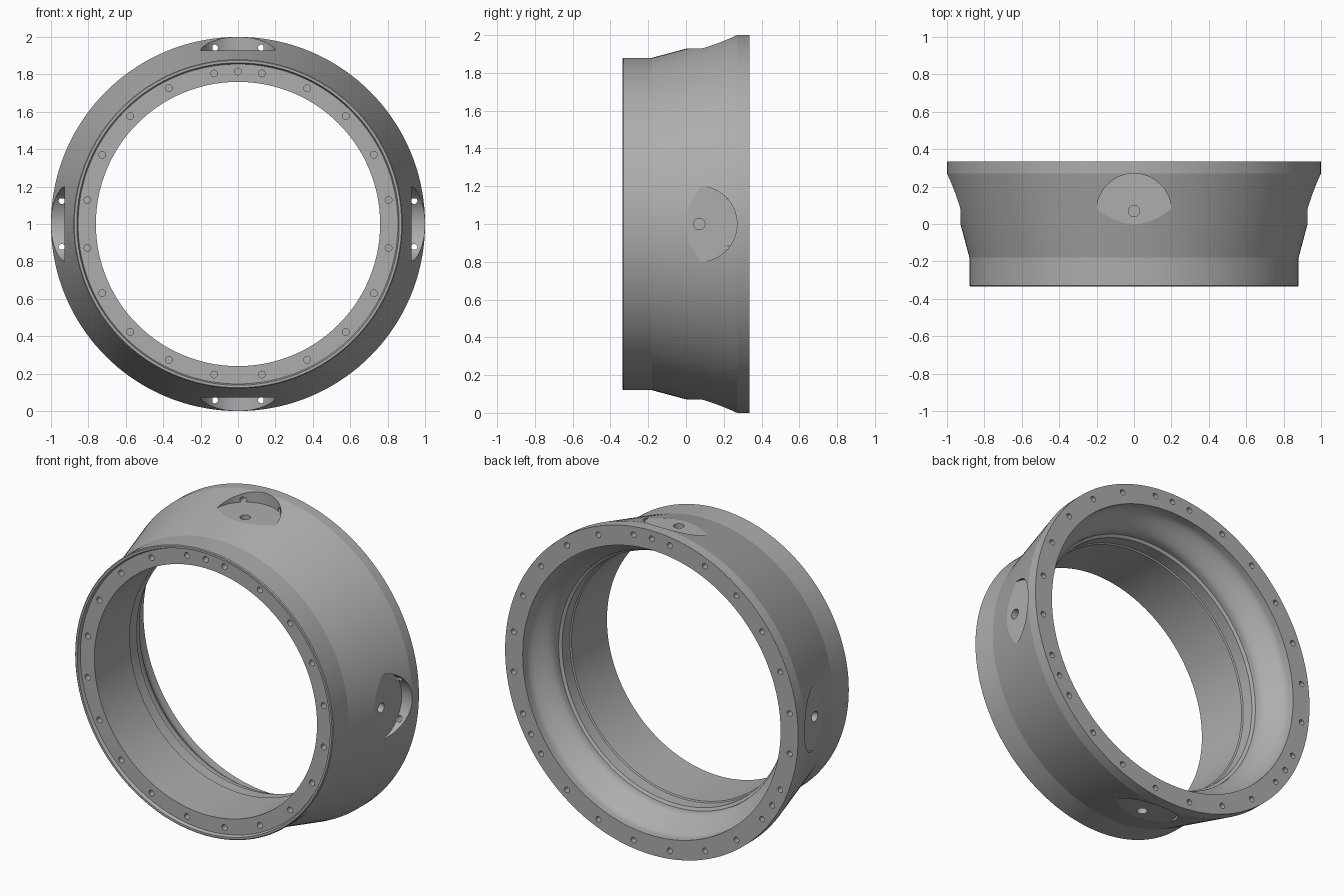
import bpy, bmesh
from math import sin, cos, pi, radians
from mathutils import Matrix, Vector

cube = bpy.data.objects.get("Cube")
if cube:
    bpy.data.objects.remove(cube, do_unlink=True)

AXIS = Vector((0, 0, 1))     # centre of the ring; its axis runs along y
FRONT, BACK = -0.335, 0.335
SEGMENTS = 144

grey = bpy.data.materials.new("machined_grey")
grey.use_nodes = True
colour = (0.42, 0.42, 0.42, 1)
grey.diffuse_color = colour
grey.node_tree.nodes["Principled BSDF"].inputs["Base Color"].default_value = colour


def make_object(name, bm):
    mesh = bpy.data.meshes.new(name)
    bmesh.ops.recalc_face_normals(bm, faces=bm.faces)
    bm.to_mesh(mesh)
    bm.free()
    mesh.materials.append(grey)
    obj = bpy.data.objects.new(name, mesh)
    bpy.context.collection.objects.link(obj)
    return obj


def lathe(name, profile):
    """Closed (radius, y) profile turned about the ring axis."""
    bm = bmesh.new()
    rings = []
    for i in range(SEGMENTS):
        a = 2 * pi * i / SEGMENTS
        rings.append([bm.verts.new((r * sin(a), y, 1 + r * cos(a))) for r, y in profile])
    n = len(profile)
    for i in range(SEGMENTS):
        here, there = rings[i], rings[(i + 1) % SEGMENTS]
        for j in range(n):
            k = (j + 1) % n
            bm.faces.new((here[j], here[k], there[k], there[j]))
    return make_object(name, bm)


def add_rod(bm, start, end, radius, sides=32):
    """Cylinder between two points."""
    line = end - start
    matrix = Matrix.Translation((start + end) / 2) @ line.to_track_quat('Z', 'Y').to_matrix().to_4x4()
    bmesh.ops.create_cone(bm, cap_ends=True, segments=sides, radius1=radius,
                          radius2=radius, depth=line.length, matrix=matrix)


def polar(r, degrees, y):
    a = radians(degrees)
    return AXIS + Vector((r * sin(a), y, r * cos(a)))


def cut(target, name, bm):
    cutter = make_object(name, bm)
    cutter.hide_render = True
    mod = target.modifiers.new(name, 'BOOLEAN')
    mod.operation = 'DIFFERENCE'
    mod.solver = 'EXACT'
    mod.object = cutter
    bpy.context.view_layer.objects.active = target
    bpy.ops.object.modifier_apply(modifier=name)
    bpy.data.objects.remove(cutter, do_unlink=True)


# Ring body: conical outside, straight bore, stepped seat and flared bowl inside
outside = [(0.875, FRONT), (0.88, -0.33), (0.88, -0.18), (1.0, 0.27), (1.0, BACK)]
bowl = []
for i in range(17):
    t = i / 16
    bowl.append((0.785 + 0.095 * (1 + cos(pi * t)) / 2, 0.30 - 0.16 * t))
seat = [(0.785, 0.12), (0.768, 0.11), (0.768, 0.035), (0.76, 0.03)]
front_recess = [(0.76, -0.315), (0.855, -0.315), (0.862, FRONT)]
ring = lathe("ring_body", outside + [(0.88, BACK)] + bowl + seat + front_recess)

# Four flat round pockets on the cone
pockets = bmesh.new()
for angle in range(0, 360, 90):
    add_rod(pockets, polar(0.928, angle, 0.07), polar(1.1, angle, 0.07), 0.2, 96)
cut(ring, "pocket_cutter", pockets)

# Radial hole in each pocket floor
radial = bmesh.new()
for angle in range(0, 360, 90):
    add_rod(radial, polar(0.86, angle, 0.07), polar(0.96, angle, 0.07), 0.03)
cut(ring, "radial_hole_cutter", radial)

# Front bolt circle with one locating hole at the top
front_holes = bmesh.new()
for angle in [9 + 18 * i for i in range(20)] + [0]:
    add_rod(front_holes, polar(0.815, angle, FRONT - 0.05), polar(0.815, angle, -0.26), 0.018)
cut(ring, "front_hole_cutter", front_holes)

# Back bolt circle with three locating holes
back_holes = bmesh.new()
for i in range(24):
    angle = 7.5 + 15 * i
    add_rod(back_holes, polar(0.95, angle, 0.215), polar(0.95, angle, BACK + 0.05), 0.017)
for angle in (0, 120, 240):
    add_rod(back_holes, polar(0.95, angle, 0.29), polar(0.95, angle, BACK + 0.05), 0.017)
cut(ring, "back_hole_cutter", back_holes)

# Smooth turned surfaces with crisp machined edges
bpy.ops.object.select_all(action='DESELECT')
ring.select_set(True)
bpy.context.view_layer.objects.active = ring
bpy.ops.object.shade_smooth_by_angle(angle=radians(13))
